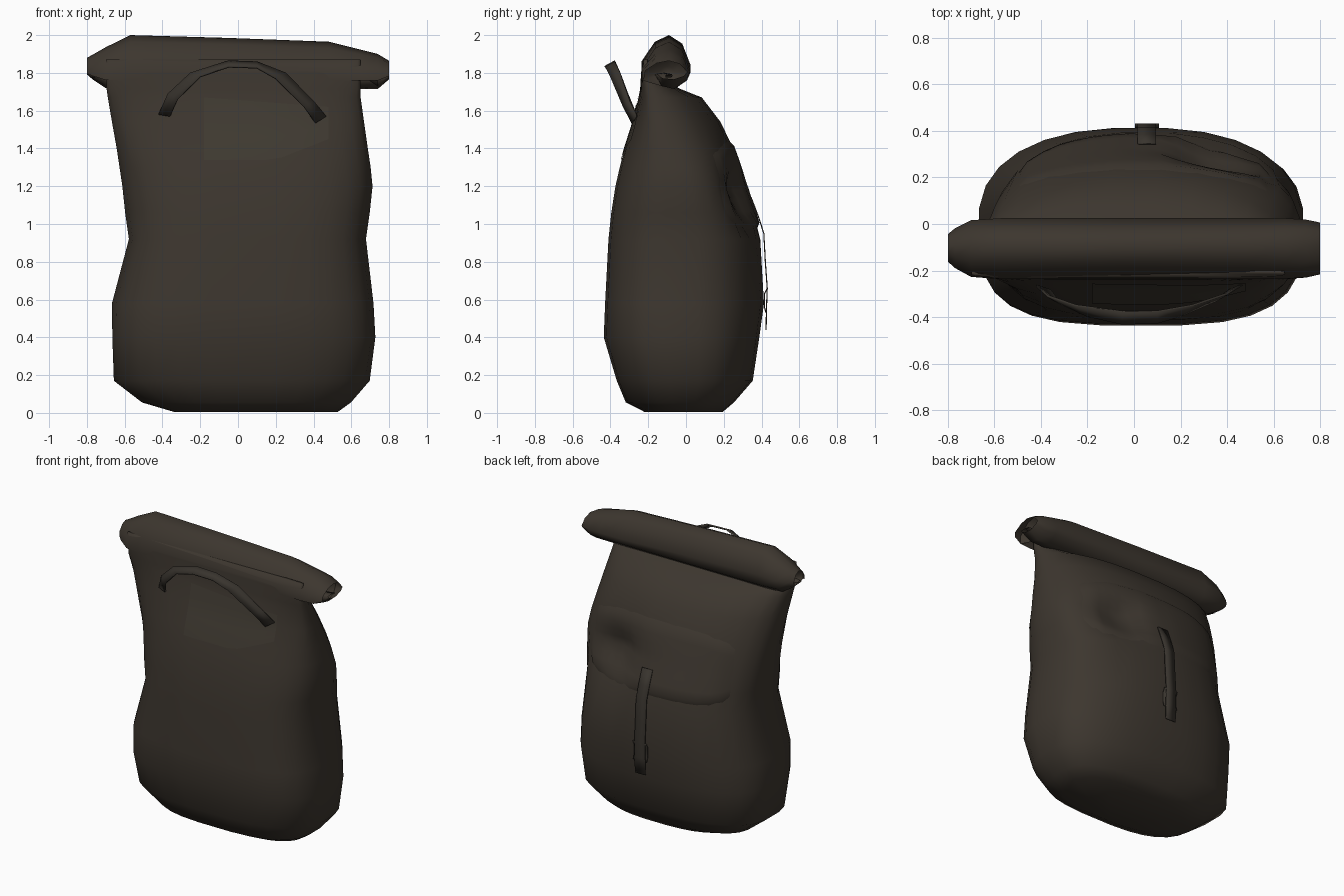
import bpy, bmesh, math
from mathutils import Vector
from mathutils.bvhtree import BVHTree

if "Cube" in bpy.data.objects:
    bpy.data.objects.remove(bpy.data.objects["Cube"])


def material(name, rgb):
    m = bpy.data.materials.new(name)
    m.diffuse_color = (*rgb, 1)
    m.use_nodes = True
    m.node_tree.nodes["Principled BSDF"].inputs["Base Color"].default_value = m.diffuse_color
    return m


CANVAS = material("dark_brown_canvas", (0.046, 0.037, 0.028))
PATCH = material("worn_brown_patch", (0.050, 0.042, 0.031))
WEBBING = material("dark_webbing", (0.040, 0.034, 0.027))


def grid_object(name, rows, mat, closed=False, caps=False, thick=0):
    """Skin rows of points into a smooth surface."""
    bm = bmesh.new()
    vs = [[bm.verts.new(p) for p in r] for r in rows]
    n = len(rows[0])
    for a, b in zip(vs, vs[1:]):
        for i in range(n if closed else n - 1):
            j = (i + 1) % n
            bm.faces.new((a[i], a[j], b[j], b[i]))
    if caps:
        bm.faces.new(vs[0][::-1])
        bm.faces.new(vs[-1])
    bmesh.ops.recalc_face_normals(bm, faces=bm.faces)
    me = bpy.data.meshes.new(name)
    bm.to_mesh(me)
    bm.free()
    for p in me.polygons:
        p.use_smooth = True
    me.materials.append(mat)
    ob = bpy.data.objects.new(name, me)
    bpy.context.collection.objects.link(ob)
    if thick:
        mod = ob.modifiers.new("thickness", "SOLIDIFY")
        mod.thickness = thick
        mod.offset = 0
    return ob


def spow(v, e):
    return math.copysign(abs(v) ** e, v)


def dent(x, z):
    """Collapsed hollow on the back, right of the strap."""
    w = 0.13 if x < 0.32 else 0.2
    return 0.13 * math.exp(-((x - 0.32) / w) ** 2 - ((z - 1.15) / 0.13) ** 2)


# body: sections (z, xmin, xmax, ymin, side y, ymax, front and back squareness)
sections = [
    (0.005, -0.34, 0.53, -0.22, 0, 0.195, 2.8, 2.6),
    (0.055, -0.51, 0.60, -0.32, 0, 0.255, 2.9, 2.6),
    (0.17, -0.66, 0.70, -0.368, 0, 0.355, 3.0, 2.6),
    (0.40, -0.668, 0.73, -0.437, 0, 0.39, 3.2, 2.5),
    (0.58, -0.67, 0.72, -0.43, 0, 0.415, 3.2, 2.4),
    (0.92, -0.58, 0.68, -0.412, 0, 0.395, 3.2, 2.4),
    (1.06, -0.60, 0.70, -0.397, 0, 0.358, 3.2, 2.3),
    (1.20, -0.615, 0.715, -0.375, -0.02, 0.315, 3.1, 2.3),
    (1.30, -0.63, 0.705, -0.352, -0.05, 0.285, 3.0, 2.3),
    (1.40, -0.645, 0.69, -0.325, -0.09, 0.252, 3.0, 2.3),
    (1.54, -0.67, 0.67, -0.28, -0.14, 0.185, 3, 2.3),
    (1.67, -0.692, 0.652, -0.252, -0.18, 0.085, 3, 2.4),
    (1.715, -0.698, 0.65, -0.243, -0.19, -0.03, 4, 3),
    (1.80, -0.70, 0.65, -0.238, -0.2, -0.17, 5, 4),
    (1.87, -0.70, 0.65, -0.229, -0.21, -0.20, 5, 4),
]
N = 28
rows = []
for z, x0, x1, y0, yc, y1, nf, nb in sections:
    ring = []
    for i in range(N):
        a = 2 * math.pi * (i + 0.5) / N
        c, s = math.cos(a), math.sin(a)
        n = nb if s > 0 else nf
        x = (x0 + x1) / 2 + (x1 - x0) / 2 * spow(c, 2 / n)
        y = yc + (y1 - yc if s > 0 else yc - y0) * spow(s, 2 / n)
        if s > 0.2:
            y -= dent(x, z)
        ring.append((x, y, z))
    rows.append(ring)
body = grid_object("bag_body", rows, CANVAS, closed=True, caps=True)

bm = bmesh.new()
bm.from_mesh(body.data)
tree = BVHTree.FromBMesh(bm)
bm.free()


def surface_y(x, z, side):
    hit = tree.ray_cast(Vector((x, 2 * side, z)), Vector((0, -side, 0)))[0]
    return hit.y if hit else 0.0


# rolled top: spiral profile swept across x, pinched at both ends
spiral = [(-0.237, 1.76), (-0.236, 1.86), (-0.165, 1.965), (-0.09, 2.0),
          (-0.02, 1.955), (0.025, 1.84), (0.005, 1.76), (-0.06, 1.715),
          (-0.13, 1.73), (-0.165, 1.79), (-0.12, 1.83), (-0.07, 1.81),
          (-0.08, 1.775), (-0.11, 1.775)]
# stations: x, y scale, scale above / below the roll axis, z shift
stations = [(-0.80, 0.45, 0.40, 0.1, 0.0), (-0.77, 0.65, 0.48, 0.4, 0.0),
            (-0.70, 0.93, 0.68, 0.95, 0.0), (-0.57, 1, 1, 1, 0.0),
            (-0.05, 1, 1, 1, -0.015), (0.48, 1, 1, 1, -0.035),
            (0.65, 1, 0.74, 1, -0.025), (0.74, 0.95, 0.6, 1, -0.02),
            (0.80, 0.85, 0.37, 0.4, -0.01)]


def roll_row(x, sy, top, low, dz, pts):
    return [(x, -0.1 + (y + 0.1) * sy,
             1.8 + (z - 1.8) * (top if z > 1.8 else low) + (dz if z > 1.8 else 0))
            for y, z in pts]


grid_object("rolled_top", [roll_row(*s, spiral) for s in stations], CANVAS)

# inner fold closing each end of the roll
for name, ids in (("left_roll_end", (1, 2)), ("right_roll_end", (7, 6))):
    outer_s, inner_s = stations[ids[0]], stations[ids[1]]
    ring = spiral[:9]
    rim = roll_row(*outer_s, ring)
    core = [(inner_s[0], -0.1 + (p[1] + 0.1) * 0.35, 1.8 + (p[2] - 1.8) * 0.35)
            for p in rim]
    tip = [(inner_s[0], -0.1, 1.8)] * len(ring)
    grid_object(name, [rim, core, tip], CANVAS, closed=True)

# back flap: draped sheet whose rim sinks into the body
NX, NZ = 16, 9
rows = []
for i in range(NX + 1):
    u = -1 + 2 * i / NX
    x = 0.04 + 0.57 * u
    lo, hi = 0.95 + 0.10 * u ** 8, 1.47 - 0.10 * u ** 4
    col = []
    for j in range(NZ + 1):
        rim = i in (0, NX) or j in (0, NZ)
        jj = min(max(j, 0.15), NZ - 0.15)
        z = lo + (hi - lo) * jj / NZ
        lift = -0.012 if rim else 0.010 + 0.010 * (1 - j / NZ)
        col.append((x, surface_y(x, z, 1) + lift, z))
    rows.append(col)
grid_object("back_flap", rows, CANVAS)

# strap hanging from the flap, with its folded end
strap = [(0.345, 1.14), (0.383, 1.04), (0.412, 0.95), (0.42, 0.80),
         (0.43, 0.66), (0.426, 0.55), (0.424, 0.44)]
grid_object("flap_strap", [[(0.015, y, z), (0.095, y, z)] for y, z in strap],
            WEBBING, thick=0.006)
fold = [(0.43, 0.66), (0.415, 0.63), (0.415, 0.56), (0.424, 0.53)]
grid_object("strap_fold", [[(0.005, y, z), (0.108, y, z)] for y, z in fold],
            WEBBING, thick=0.006)

# carry handle: arched ribbon, outer and inner edges (x, y, z)
outer = [(-0.42, -0.265, 1.58), (-0.37, -0.31, 1.69), (-0.25, -0.35, 1.80),
         (-0.05, -0.375, 1.862), (0.10, -0.375, 1.857), (0.25, -0.35, 1.80),
         (0.40, -0.30, 1.65), (0.465, -0.26, 1.57)]
inner = [(-0.36, -0.285, 1.57), (-0.32, -0.34, 1.66), (-0.20, -0.395, 1.78),
         (-0.05, -0.43, 1.832), (0.10, -0.425, 1.827), (0.20, -0.395, 1.77),
         (0.35, -0.33, 1.62), (0.41, -0.285, 1.535)]
grid_object("carry_handle", list(zip(outer, inner)), WEBBING, thick=0.010)

# thin patch under the handle on the front
rows = []
for i in range(9):
    x = -0.18 + 0.66 * i / 8
    lo = 1.34 if x < 0.2 else 1.34 + 0.11 * (x - 0.2) / 0.28
    hi = 1.67 - 0.05 * i / 8
    rows.append([(x, surface_y(x, lo + (hi - lo) * j / 5, -1) - 0.005,
                  lo + (hi - lo) * j / 5) for j in range(6)])
grid_object("front_patch", rows, PATCH)
